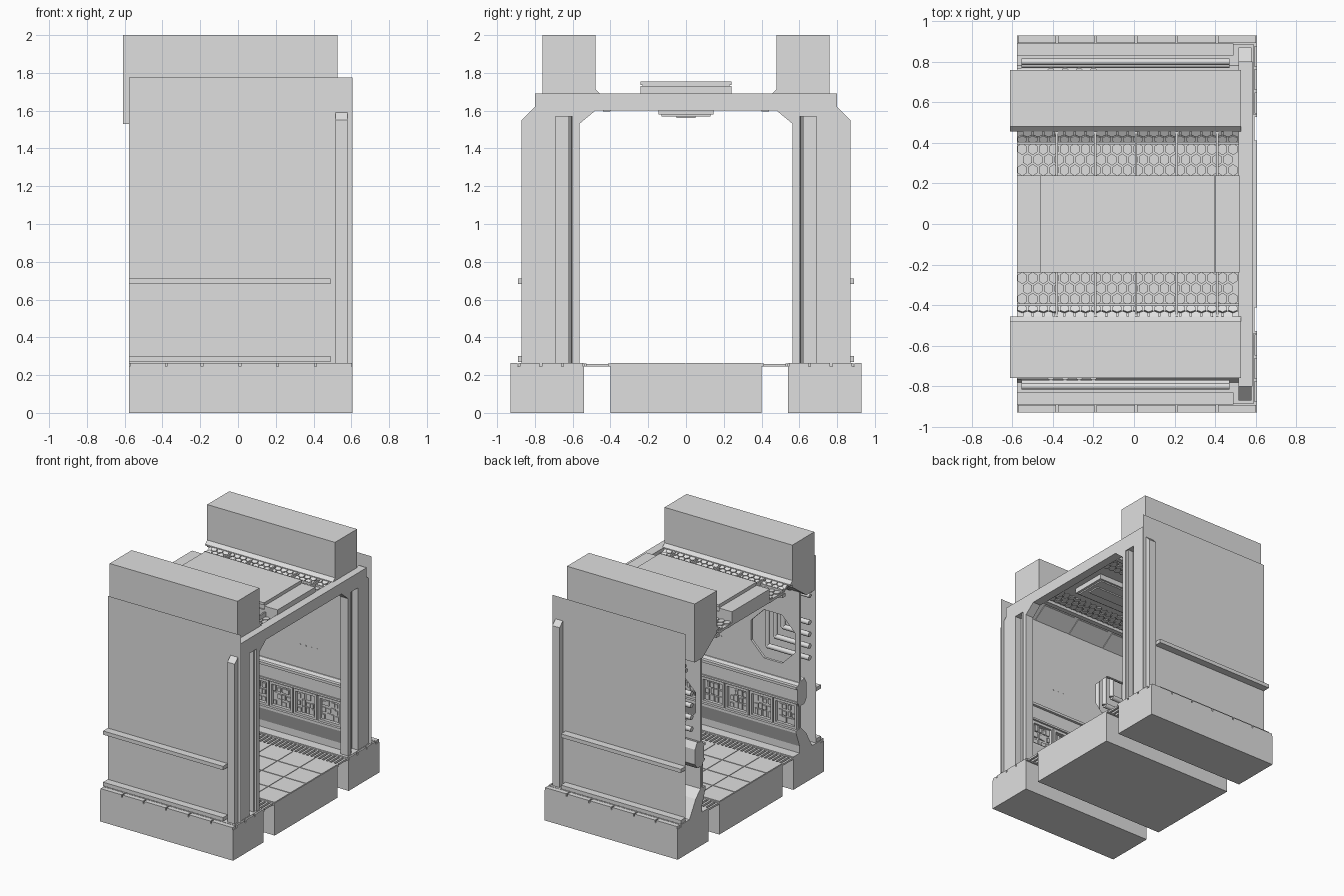
import bpy, bmesh, math, random
from mathutils import Matrix, Vector

random.seed(4)
if "Cube" in bpy.data.objects:
    bpy.data.objects.remove(bpy.data.objects["Cube"], do_unlink=True)

grey = bpy.data.materials.new("plain grey")
grey.use_nodes = True
grey.diffuse_color = (0.74, 0.74, 0.74, 1)
grey.node_tree.nodes["Principled BSDF"].inputs["Base Color"].default_value = (0.74, 0.74, 0.74, 1)

SIDES = (("left", 1), ("right", -1))
BACK, FLOOR, FRAME_IN, FRAME_OUT, END = -0.577, 0.265, 0.515, 0.585, 0.607
SEAMS = [-0.38, -0.19, 0.01, 0.21, 0.41]


def finish(name, bm):
    bmesh.ops.recalc_face_normals(bm, faces=bm.faces)
    mesh = bpy.data.meshes.new(name)
    bm.to_mesh(mesh)
    bm.free()
    mesh.materials.append(grey)
    obj = bpy.data.objects.new(name, mesh)
    bpy.context.collection.objects.link(obj)
    return obj


def boxes(name, items, flip=1):
    """One object from boxes given as x, y and z ranges."""
    bm = bmesh.new()
    for (x0, x1), (y0, y1), (z0, z1) in items:
        centre = Vector((x0 + x1, flip * (y0 + y1), z0 + z1)) / 2
        size = Matrix.Diagonal((x1 - x0, y1 - y0, z1 - z0, 1))
        bmesh.ops.create_cube(bm, size=1, matrix=Matrix.Translation(centre) @ size)
    return finish(name, bm)


def prism(name, profile, x0, x1, flip=1):
    """Extrude a y, z profile along x."""
    bm = bmesh.new()
    face = bm.faces.new([bm.verts.new((x0, flip * y, z)) for y, z in profile])
    new = bmesh.ops.extrude_face_region(bm, geom=[face])["geom"]
    bmesh.ops.translate(bm, vec=(x1 - x0, 0, 0),
                        verts=[v for v in new if isinstance(v, bmesh.types.BMVert)])
    return finish(name, bm)


def rods(name, ends, radius, sides=10):
    bm = bmesh.new()
    for a, b in ends:
        a, b = Vector(a), Vector(b)
        turn = (b - a).to_track_quat("Z", "Y").to_matrix().to_4x4()
        bmesh.ops.create_cone(bm, cap_ends=True, segments=sides, radius1=radius, radius2=radius,
                              depth=(b - a).length, matrix=Matrix.Translation((a + b) / 2) @ turn)
    obj = finish(name, bm)
    bpy.context.view_layer.objects.active = obj
    obj.select_set(True)
    bpy.ops.object.shade_smooth_by_angle(angle=math.radians(40))
    obj.select_set(False)


def cut(obj, cutter):
    mod = obj.modifiers.new("cut", "BOOLEAN")
    mod.object, mod.operation, mod.solver = cutter, "DIFFERENCE", "EXACT"
    bpy.context.view_layer.objects.active = obj
    bpy.ops.object.modifier_apply(modifier=mod.name)
    bpy.data.objects.remove(cutter, do_unlink=True)


def honeycomb(name, start, end, flip):
    """Six-sided studs that pass through a strip running along x."""
    bm = bmesh.new()
    r = 0.03
    start, end = Vector((0, *start)), Vector((0, *end))
    slope = end - start
    along = slope.normalized()
    up = along.cross(Vector((-1, 0, 0)))
    rows = max(2, round(slope.length / (1.5 * r)))
    squash = slope.length / rows / (1.5 * r)
    step = r * math.sqrt(3)
    for j in range(rows):
        x = BACK + step * (0.5 + (j % 2) / 2)
        while x < FRAME_IN - step / 2:
            c = start + slope * ((j + 0.5) / rows) + Vector((x, 0, 0))
            rings = []
            for lift in (0.008, -0.028):
                ring = []
                for k in range(6):
                    a = math.radians(60 * k + 30)
                    p = c + up * lift + 0.86 * r * (Vector((math.cos(a), 0, 0))
                                                    + along * math.sin(a) * squash)
                    ring.append(bm.verts.new((p.x, flip * p.y, p.z)))
                rings.append(ring)
                bm.faces.new(ring)
            for k in range(6):
                n = (k + 1) % 6
                bm.faces.new((rings[0][k], rings[0][n], rings[1][n], rings[1][k]))
            x += step
    return finish(name, bm)


# Floor: middle block with inset tiles
boxes("middle_base", [((BACK, END), (-0.4, 0.4), (0, 0.261))])
tile_x, tile_y = (END - BACK) / 6, 0.2
boxes("floor_tiles", [((BACK + i * tile_x + 0.004, BACK + (i + 1) * tile_x - 0.004),
                       (-0.4 + j * tile_y + 0.004, -0.4 + (j + 1) * tile_y - 0.004),
                       (0.25, FLOOR)) for i in range(6) for j in range(4)])

# End frame with a chamfered opening and a tall slot in each leg
half = [(0.8, FLOOR), (0.565, FLOOR), (0.565, 1.53), (0.48, 1.6)]
frame = prism("end_frame", half + [(-y, z) for y, z in reversed(half)] + [(-0.8, 1.69), (0.8, 1.69)],
              FRAME_IN, FRAME_OUT)
for side, s in SIDES:
    cut(frame, boxes("slot_cutter", [((0.53, 0.7), (0.6, 0.69), (0.2, 1.57))], s))

for side, s in SIDES:
    # Thin fins along the inner edge of the slot
    boxes(side + "_slot_fins", [((0.525, 0.575), (y, y + 0.004), (FLOOR, 1.57))
                                for y in (0.604, 0.611, 0.618)], s)

    # Side plinth with a segmented kerb, and the floor grate
    boxes(side + "_base", [((BACK, END), (0.54, 0.93), (0, 0.245)),
                           ((BACK, 0.59), (0.54, 0.888), (0.24, FLOOR))], s)
    edges = [BACK] + SEAMS + [END]
    kerb = [((a + 0.005, b - 0.005), (0.892, 0.93), (0.24, FLOOR)) for a, b in zip(edges, edges[1:])]
    kerb += [((0.594, END), (a + 0.005, a + 0.108), (0.24, FLOOR)) for a in (0.54, 0.655, 0.77)]
    boxes(side + "_kerb", kerb, s)
    boxes(side + "_grate", [((BACK, END), (y, y + 0.012), (0.245, 0.262)) for y in (0.4, 0.528)]
          + [((BACK + i * 0.035, BACK + i * 0.035 + 0.017), (0.4, 0.54), (0.245, 0.26))
             for i in range(34)], s)

    # Single-sheet outer wall, trims and corner post
    bm = bmesh.new()
    bm.faces.new([bm.verts.new((x, s * 0.83, z)) for x, z in
                  ((BACK, FLOOR), (END, FLOOR), (END, 1.775), (BACK, 1.775))])
    finish(side + "_outer_wall", bm)
    boxes(side + "_outer_trims", [((BACK, 0.49), (0.83, 0.89), (z, z + 0.03)) for z in (0.27, 0.682)], s)
    prism(side + "_corner_post", [(0.79, FLOOR), (0.87, FLOOR), (0.87, 1.55), (0.8, 1.62), (0.79, 1.62)],
          FRAME_IN, 0.58, s)

    # Inner wall with an eight-sided service hatch
    wall = boxes(side + "_inner_wall", [((BACK, FRAME_IN), (0.62, 0.64), (FLOOR, 1.56))], s)
    bm = bmesh.new()
    bmesh.ops.create_cone(bm, cap_ends=True, segments=8, radius1=0.21, radius2=0.21, depth=0.2,
                          matrix=Matrix.Translation((-0.34, s * 0.63, 1.14))
                          @ Matrix.Rotation(math.pi / 2, 4, "X")
                          @ Matrix.Rotation(math.pi / 8, 4, "Z"))
    cut(wall, finish("hatch_cutter", bm))
    rods(side + "_wall_rivets", [((0.12 + 0.05 * i, s * 0.617, 1.02), (0.12 + 0.05 * i, s * 0.622, 1.02))
                                 for i in range(4)], 0.005, 6)

    # Bent pipes in the wall cavity: each runs in from the end and turns upward
    pipes = []
    for i in range(4):
        corner = (-0.2 - 0.07 * i, s * 0.75, 0.98 + 0.095 * i)
        pipes += [((BACK, corner[1], corner[2]), corner), (corner, (corner[0], corner[1], 1.5))]
    rods(side + "_cavity_pipes", pipes, 0.02)

    # Rail with a ledge, framed wainscot panels and undercut skirting
    prism(side + "_rail", [(0.615, 0.64), (0.595, 0.68), (0.595, 0.8), (0.615, 0.83), (0.68, 0.85),
                           (0.71, 0.8), (0.71, 0.68), (0.68, 0.64)], BACK, FRAME_IN, s)
    boxes(side + "_ledge", [((BACK, FRAME_IN), (0.575, 0.62), (0.79, 0.81)),
                            ((BACK, FRAME_IN), (0.585, 0.62), (0.67, 0.685))], s)
    prism(side + "_skirting", [(0.575, 0.44), (0.575, 0.46), (0.64, 0.46), (0.7, 0.4), (0.78, FLOOR),
                               (0.62, FLOOR), (0.62, 0.32)], BACK, FRAME_IN, s)
    frames, stones = [], []
    for i in range(5):
        x = BACK + 0.01 + i * 0.215
        frames += [((x, x + 0.205), (0.595, 0.621), (z, z + 0.018)) for z in (0.46, 0.645)]
        frames += [((q, q + 0.018), (0.595, 0.621), (0.46, 0.66)) for q in (x, x + 0.187)]
        for k in range(12):
            px, pz = x + 0.025 + 0.039 * (k % 4), 0.483 + 0.054 * (k // 4)
            stones.append(((px, px + random.uniform(0.02, 0.036)),
                           (random.uniform(0.605, 0.615), 0.621),
                           (pz, pz + random.uniform(0.03, 0.05))))
    boxes(side + "_panel_frames", frames, s)
    boxes(side + "_panel_stones", stones, s)

    # Upper duct with a sloped underside, access plates and a lip
    prism(side + "_upper_duct", [(0.76, 2), (0.48, 2), (0.48, 1.66), (0.66, 1.53), (0.76, 1.53)],
          -0.61, 0.527, s)
    prism(side + "_duct_lip", [(0.49, 1.72), (0.48, 1.715), (0.455, 1.69), (0.455, 1.68), (0.49, 1.68)],
          -0.61, 0.527, s)
    for i in range(3):
        x = -0.5 + i * 0.33
        prism(side + "_access_plate_%d" % (i + 1),
              [(0.51, 1.64), (0.505, 1.633), (0.615, 1.554), (0.62, 1.561)], x, x + 0.29, s)
    rods(side + "_cavity_rods", [((-0.555, s * 0.8, 1.5), (0.47, s * 0.8, 1.5)),
                                 ((-0.555, s * 0.785, 1.46), (0.47, s * 0.785, 1.46))], 0.016)

    # Honeycomb roof strips, flat and sloped, with cross ribs
    prism(side + "_roof_strip", [(0.23, 1.64), (0.4, 1.64), (0.47, 1.68), (0.47, 1.66),
                                 (0.4, 1.62), (0.23, 1.62)], BACK, FRAME_IN, s)
    honeycomb(side + "_roof_honeycomb", (0.24, 1.642), (0.395, 1.642), s)
    honeycomb(side + "_slope_honeycomb", (0.405, 1.645), (0.465, 1.68), s)
    boxes(side + "_roof_ribs", [((x - 0.006, x + 0.006), (0.24, 0.46), (1.62, 1.685)) for x in SEAMS]
          + [((BACK, FRAME_IN), (0.393, 0.405), (1.62, 1.665)),
             ((BACK, FRAME_IN), (0.4, 0.44), (1.595, 1.62))], s)

# Centre roof: slab, raised cover, cross bars and hanging lamp
boxes("roof_slab", [((BACK, 0.52), (-0.24, 0.24), (1.62, 1.7))])
boxes("roof_cover", [((-0.46, 0.4), (-0.23, 0.23), (1.69, 1.735)),
                     ((-0.46, 0.4), (-0.24, 0.24), (1.735, 1.755))])
boxes("roof_cross_bars", [((x0, x1), (-0.24, 0.24), (1.69, 1.73))
                          for x0, x1 in ((BACK, -0.462), (0.402, 0.52))])
boxes("ceiling_lamp", [((-0.5, 0.45), (-0.145, 0.145), (1.58, 1.63)),
                       ((-0.48, 0.43), (-0.13, 0.13), (1.57, 1.59)),
                       ((-0.45, 0.4), (-0.05, 0.05), (1.56, 1.575))])
